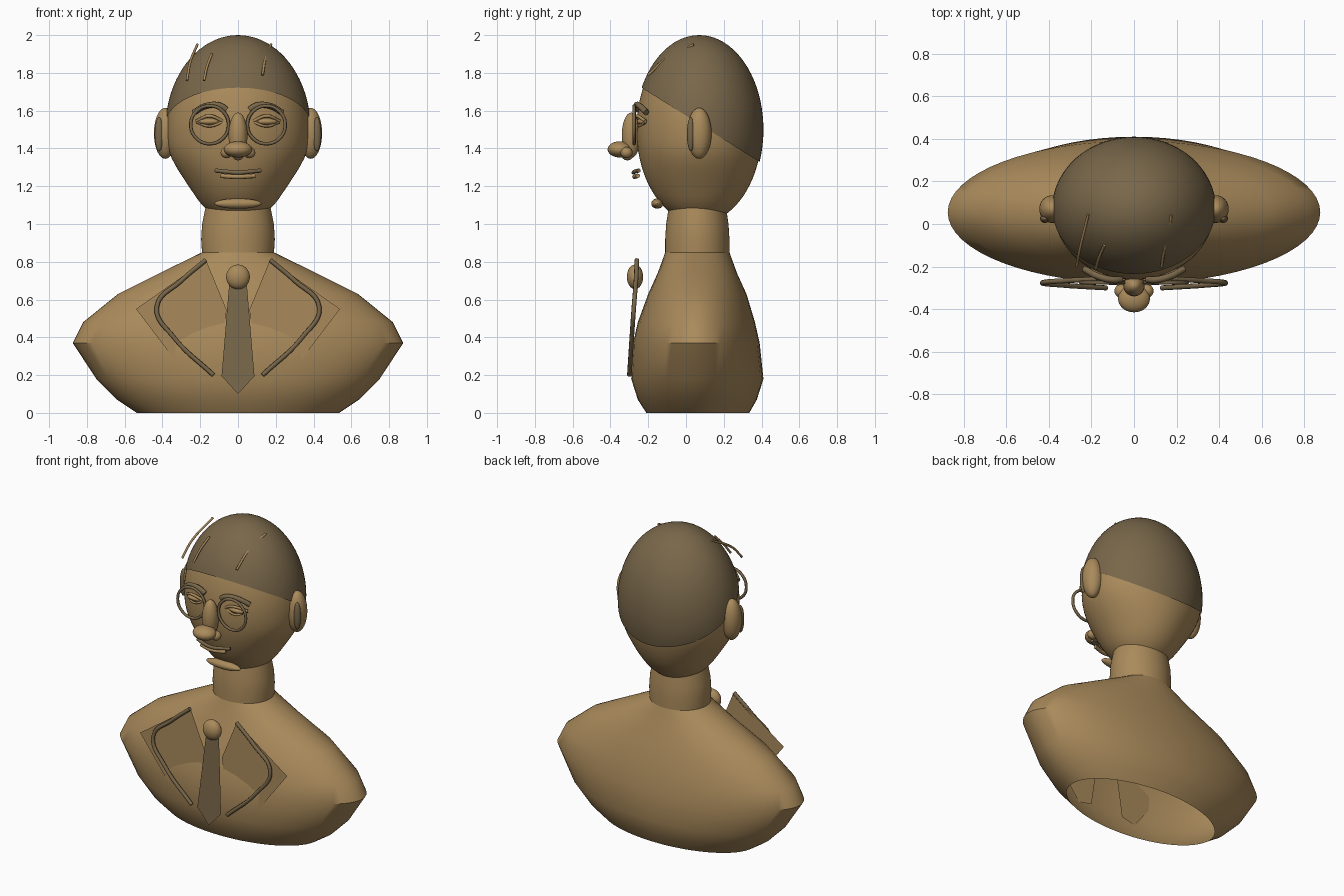
import bpy, bmesh, math
from mathutils import Vector

if "Cube" in bpy.data.objects:
    bpy.data.objects.remove(bpy.data.objects["Cube"])


def material(name, rgb):
    m = bpy.data.materials.new(name)
    m.diffuse_color = (*rgb, 1)
    m.use_nodes = True
    m.node_tree.nodes["Principled BSDF"].inputs["Base Color"].default_value = m.diffuse_color
    return m


BRONZE = material("bronze", (0.40, 0.255, 0.105))
DARK = material("dark_bronze", (0.19, 0.135, 0.068))


def finish(name, bm, mat, smooth=True):
    bmesh.ops.recalc_face_normals(bm, faces=bm.faces)
    me = bpy.data.meshes.new(name)
    bm.to_mesh(me)
    bm.free()
    ob = bpy.data.objects.new(name, me)
    bpy.context.collection.objects.link(ob)
    me.materials.append(mat)
    if smooth:
        bpy.ops.object.select_all(action='DESELECT')
        ob.select_set(True)
        bpy.context.view_layer.objects.active = ob
        bpy.ops.object.shade_smooth_by_angle(angle=math.radians(40))
    return ob


def ellipsoid(name, c, r, mat, seg=32):
    bm = bmesh.new()
    bmesh.ops.create_uvsphere(bm, u_segments=seg, v_segments=seg // 2, radius=1)
    for v in bm.verts:
        v.co = Vector([c[i] + v.co[i] * r[i] for i in range(3)])
    return finish(name, bm, mat)


def loft(name, rings, mat, seg=64):
    """Stack of ellipses: (z, half width, front y, back y), open at both ends."""
    bm = bmesh.new()
    rows = []
    for z, rx, y0, y1 in rings:
        cy, ry = (y0 + y1) / 2, (y1 - y0) / 2
        rows.append([bm.verts.new((rx * math.cos(2 * math.pi * i / seg),
                                   cy + ry * math.sin(2 * math.pi * i / seg), z))
                     for i in range(seg)])
    for a, b in zip(rows, rows[1:]):
        for i in range(seg):
            j = (i + 1) % seg
            bm.faces.new((a[i], a[j], b[j], b[i]))
    return finish(name, bm, mat)


def tube(name, pts, r, mat, res=6):
    cu = bpy.data.curves.new(name, 'CURVE')
    cu.dimensions = '3D'
    cu.bevel_depth = r
    cu.bevel_resolution = 2
    cu.resolution_u = res
    cu.use_fill_caps = True
    sp = cu.splines.new('BEZIER')
    sp.bezier_points.add(len(pts) - 1)
    for p, co in zip(sp.bezier_points, pts):
        p.co = co
        p.handle_left_type = p.handle_right_type = 'AUTO'
    ob = bpy.data.objects.new(name, cu)
    bpy.context.collection.objects.link(ob)
    cu.materials.append(mat)
    return ob


def plate(name, pts, mat):
    bm = bmesh.new()
    bm.faces.new([bm.verts.new(p) for p in pts])
    return finish(name, bm, mat, False)


def head_form(name, r, mat, cut=False):
    """Egg shape narrowing at the jaw; optionally cut along the hairline."""
    bm = bmesh.new()
    bmesh.ops.create_uvsphere(bm, u_segments=64, v_segments=40, radius=1)
    for v in bm.verts:
        z = 1.5 + v.co.z * r[2]
        t = min(1, max(0, (1.42 - z) / 0.28))
        k = 1 - 0.15 * t * t * (3 - 2 * t)
        v.co = Vector((v.co.x * r[0] * k, 0.07 + v.co.y * r[1], z))
    if cut:
        bmesh.ops.bisect_plane(bm, geom=bm.verts[:] + bm.edges[:] + bm.faces[:],
                               plane_co=(0, -0.24, 1.725), plane_no=(0, 0.63, 1),
                               clear_inner=True)
    return finish(name, bm, mat)


# torso and neck
loft("torso", [(0, .535, -.21, .335), (.07, .64, -.255, .375), (.18, .75, -.29, .41),
               (.37, .875, -.28, .39), (.48, .82, -.255, .365), (.63, .635, -.20, .32),
               (.74, .415, -.15, .27), (.85, .19, -.11, .23)], BRONZE)
loft("neck", [(.84, .19, -.11, .23), (.92, .195, -.11, .23), (1.0, .19, -.105, .225),
              (1.1, .17, -.09, .21)], BRONZE)

# head and hair
head_form("head", (.378, .332, .495), BRONZE)
head_form("hair", (.385, .34, .5), DARK, True)
strands = [[(-.27, -.20, 1.76), (-.255, -.12, 1.85), (-.215, .045, 1.95)],
           [(-.18, -.21, 1.76), (-.165, -.16, 1.83), (-.14, -.10, 1.90)],
           [(.13, -.20, 1.79), (.145, -.10, 1.88), (.175, .04, 1.95)]]
for i, s in enumerate(strands):
    tube(f"hair_strand_{i + 1}", s, .007, BRONZE)

# nose, mouth and chin
ellipsoid("nose_bridge", (0, -.29, 1.47), (.05, .05, .12), BRONZE)
ellipsoid("nose_tip", (0, -.35, 1.395), (.075, .065, .043), BRONZE)
ellipsoid("nose_base", (0, -.31, 1.362), (.03, .03, .025), BRONZE)
tube("upper_lip", [(-.12, -.25, 1.283), (-.06, -.272, 1.277), (0, -.278, 1.272),
                   (.06, -.272, 1.277), (.12, -.25, 1.283)], .011, DARK)
tube("lower_lip", [(-.09, -.255, 1.255), (0, -.273, 1.25), (.09, -.255, 1.255)], .012, BRONZE)
ellipsoid("chin", (0, -.152, 1.108), (.125, .032, .027), BRONZE)

for side, s in (("right", 1), ("left", -1)):
    def m(pts):
        return [(s * x, y, z) for x, y, z in pts]

    # ears and nostrils
    ellipsoid(f"{side}_ear", (s * .385, .07, 1.48), (.06, .065, .135), BRONZE)
    ellipsoid(f"{side}_inner_ear", (s * .418, .025, 1.475), (.023, .02, .09), DARK)
    ellipsoid(f"{side}_nostril", (s * .06, -.315, 1.378), (.032, .032, .03), BRONZE, 20)

    # eyes, lids and brows
    ellipsoid(f"{side}_eye", (s * .15, -.225, 1.542), (.06, .035, .02), BRONZE)
    tube(f"{side}_upper_lid", m([(.08, -.245, 1.545), (.15, -.258, 1.572), (.22, -.215, 1.545)]),
         .009, BRONZE)
    tube(f"{side}_lower_lid", m([(.08, -.245, 1.54), (.15, -.252, 1.518), (.22, -.215, 1.54)]),
         .007, BRONZE)
    tube(f"{side}_eyebrow", m([(.06, -.26, 1.605), (.10, -.262, 1.628), (.17, -.245, 1.625),
                               (.235, -.21, 1.59)]), .016, DARK)

    # round spectacle rim
    rim = tube(f"{side}_spectacle_rim",
               [(s * .15 + .10 * math.cos(a * math.pi / 4), -.275,
                 1.525 + .10 * math.sin(a * math.pi / 4)) for a in range(8)], .009, DARK)
    rim.data.splines[0].use_cyclic_u = True

    # lapel plate and its rolled edge
    plate(f"{side}_lapel", m([(.17, -.255, .81), (.54, -.255, .55), (.22, -.255, .13),
                              (.12, -.255, .15), (.06, -.255, .545)]), BRONZE)
    tube(f"{side}_lapel_edge", m([(.17, -.26, .81), (.30, -.265, .70), (.43, -.276, .56),
                                  (.34, -.287, .40), (.13, -.30, .20)]), .012, DARK)

# tie and knot
plate("tie", [(-.045, -.265, .70), (.045, -.265, .70), (.087, -.302, .195),
              (0, -.305, .10), (-.087, -.302, .195)], DARK)
ellipsoid("tie_knot", (0, -.27, .72), (.063, .043, .065), BRONZE)
